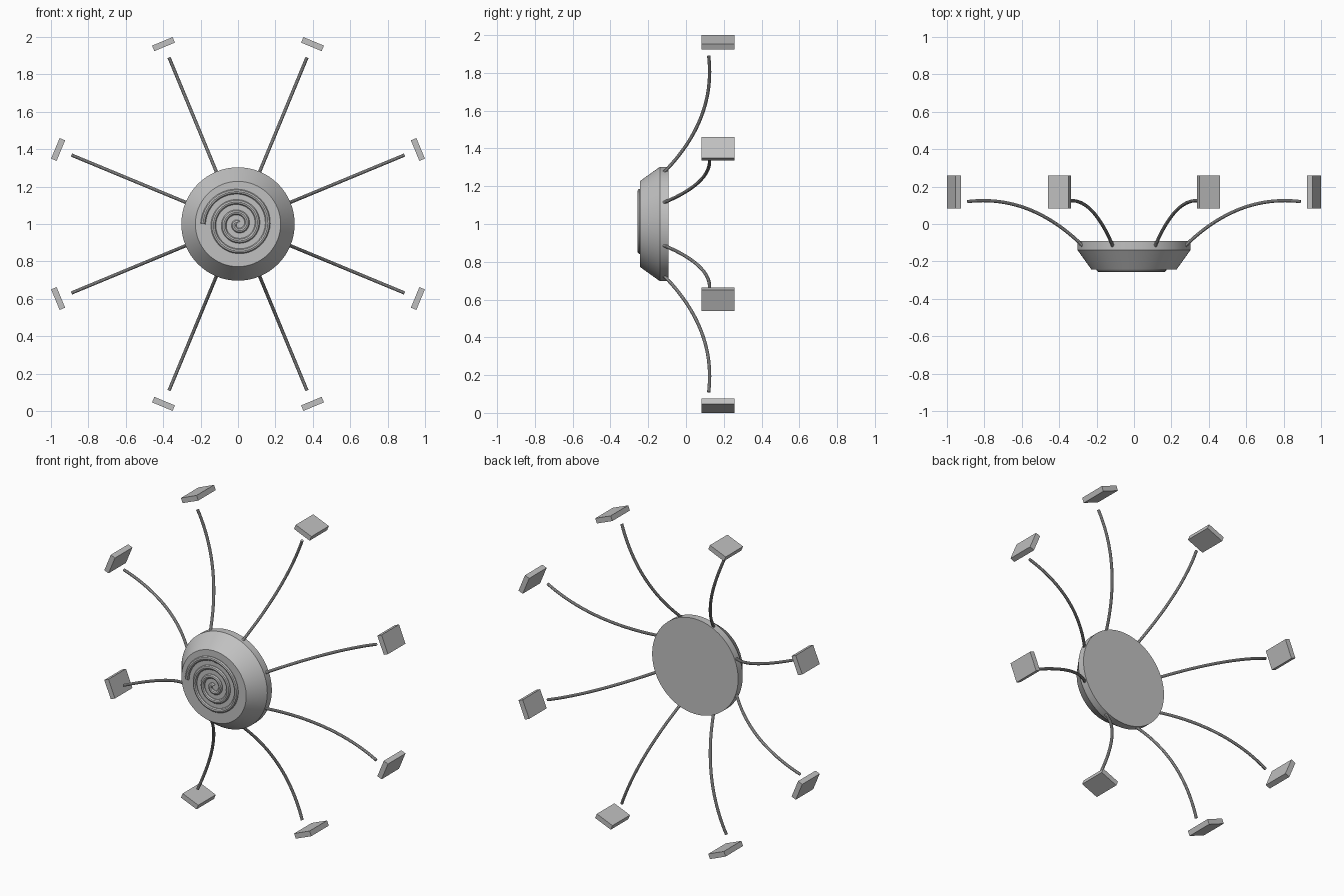
import bpy, bmesh, math
from mathutils import Matrix, Vector

if "Cube" in bpy.data.objects:
    bpy.data.objects.remove(bpy.data.objects["Cube"])

CENTRE_Z = 1.0

metal = bpy.data.materials.new("grey_metal")
metal.diffuse_color = (0.53, 0.53, 0.53, 1)
metal.use_nodes = True
metal.node_tree.nodes["Principled BSDF"].inputs["Base Color"].default_value = metal.diffuse_color


def finish(obj, smooth):
    obj.data.materials.append(metal)
    if smooth:
        bpy.ops.object.select_all(action='DESELECT')
        obj.select_set(True)
        bpy.context.view_layer.objects.active = obj
        bpy.ops.object.shade_smooth_by_angle(angle=math.radians(30))


def mesh_object(name, bm, smooth=False):
    bmesh.ops.recalc_face_normals(bm, faces=bm.faces)
    mesh = bpy.data.meshes.new(name)
    bm.to_mesh(mesh)
    bm.free()
    obj = bpy.data.objects.new(name, mesh)
    bpy.context.collection.objects.link(obj)
    finish(obj, smooth)
    return obj


def tube(name, points, radius):
    """Round rod along a list of points, converted to a mesh."""
    curve = bpy.data.curves.new(name, 'CURVE')
    curve.dimensions = '3D'
    curve.bevel_depth = radius
    curve.bevel_resolution = 3
    curve.use_fill_caps = True
    spline = curve.splines.new('POLY')
    spline.points.add(len(points) - 1)
    for p, co in zip(spline.points, points):
        p.co = (*co, 1)
    obj = bpy.data.objects.new(name, curve)
    bpy.context.collection.objects.link(obj)
    bpy.ops.object.select_all(action='DESELECT')
    obj.select_set(True)
    bpy.context.view_layer.objects.active = obj
    bpy.ops.object.convert(target='MESH')
    obj = bpy.context.view_layer.objects.active
    finish(obj, True)


# Hub: turned disc with a straight rim and a tapered front
SIDES = 64
bm = bmesh.new()
rings = []
for y, r in [(-0.092, 0.303), (-0.138, 0.303), (-0.243, 0.228)]:
    rings.append([bm.verts.new((r * math.cos(a), y, CENTRE_Z + r * math.sin(a)))
                  for a in (2 * math.pi * i / SIDES for i in range(SIDES))])
for a, b in zip(rings, rings[1:]):
    for i in range(SIDES):
        j = (i + 1) % SIDES
        bm.faces.new((a[i], a[j], b[j], b[i]))
bm.faces.new(rings[0])
bm.faces.new(rings[-1])
mesh_object("hub", bm, True)

# Spiral bead on the front face, winding clockwise inwards from the left
TURNS, STEPS = 3.25, 150
spiral = []
for i in range(STEPS + 1):
    t = i / STEPS
    a = math.pi - 2 * math.pi * TURNS * t
    r = 0.187 + (0.006 - 0.187) * t
    spiral.append((r * math.cos(a), -0.243, CENTRE_Z + r * math.sin(a)))
tube("front_spiral", spiral, 0.014)

# Eight curved arms, each with a block floating past its tip
P0, P1, P2 = Vector((0.295, -0.118)), Vector((0.60, 0.16)), Vector((0.963, 0.12))
for k in range(8):
    ang = math.radians(22.5 + 45 * k)
    c, s = math.cos(ang), math.sin(ang)
    path = []
    for i in range(25):
        t = i / 24
        r, y = P0 * (1 - t) ** 2 + P1 * 2 * t * (1 - t) + P2 * t * t
        path.append((r * c, y, CENTRE_Z + r * s))
    tube(f"arm_{k + 1}", path, 0.009)

    bm = bmesh.new()
    bmesh.ops.create_cube(bm, size=1)
    place = (Matrix.Translation((0, 0, CENTRE_Z)) @ Matrix.Rotation(-ang, 4, 'Y')
             @ Matrix.Translation((1.041, 0.17, 0)) @ Matrix.Diagonal((0.032, 0.176, 0.119, 1)))
    bm.transform(place)
    mesh_object(f"end_block_{k + 1}", bm)
